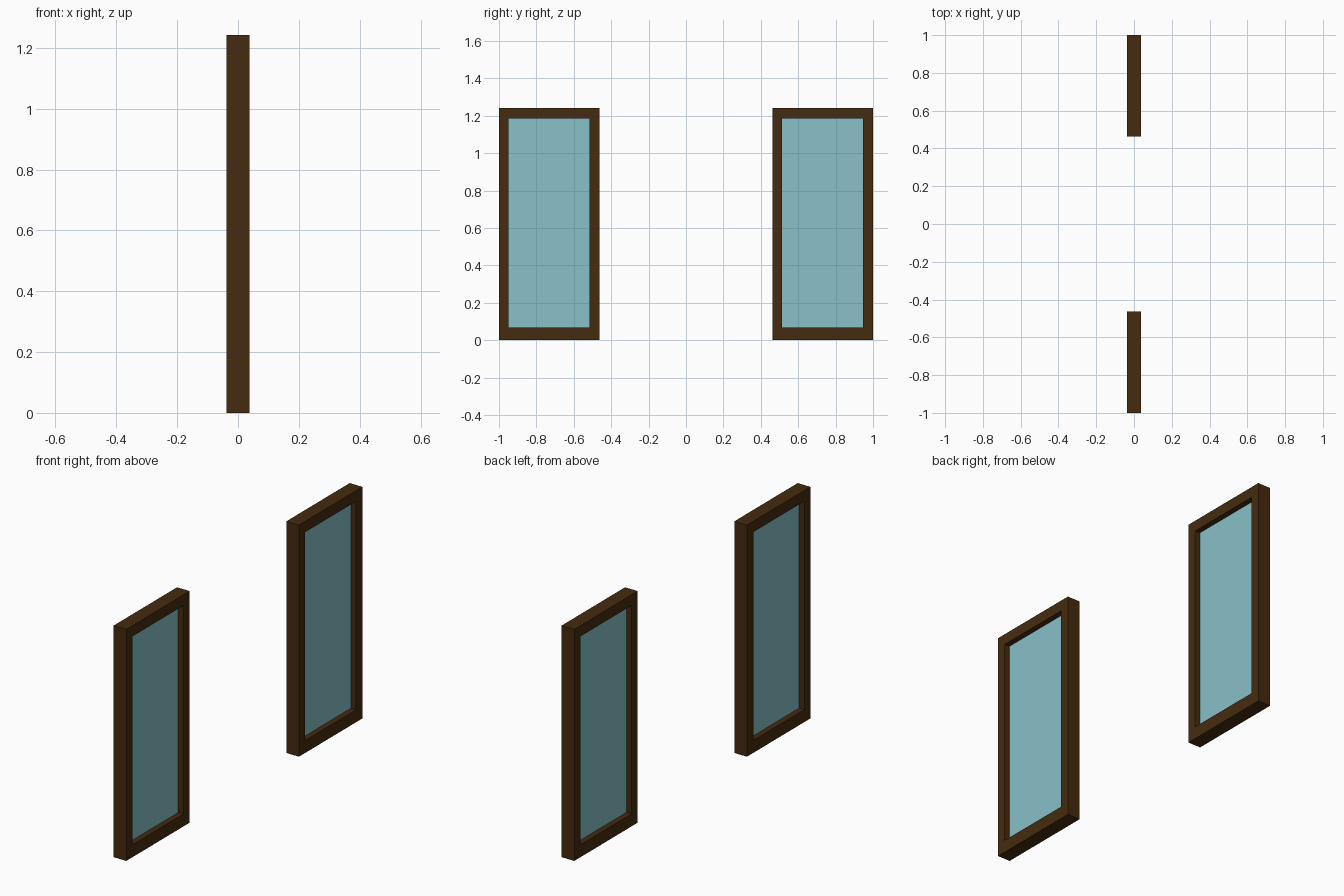
import bpy, bmesh

if "Cube" in bpy.data.objects:
    bpy.data.objects.remove(bpy.data.objects["Cube"])

def material(name, color):
    m = bpy.data.materials.new(name)
    m.diffuse_color = (*color, 1.0)
    m.use_nodes = True
    m.node_tree.nodes["Principled BSDF"].inputs["Base Color"].default_value = m.diffuse_color
    return m

WOOD = material("dark brown wood", (0.060, 0.024, 0.0048))
GLASS = material("pale teal glass", (0.246, 0.533, 0.578))

DEPTH = 0.0375                              # half thickness of the frame
OUTER = (0.463, 1.0, 0.0, 1.242)            # y0, y1, z0, z1
INNER = (0.514, 0.946, 0.067, 1.184)

def finish(name, bm, mat):
    bmesh.ops.recalc_face_normals(bm, faces=bm.faces)
    me = bpy.data.meshes.new(name)
    bm.to_mesh(me)
    bm.free()
    me.materials.append(mat)
    ob = bpy.data.objects.new(name, me)
    bpy.context.collection.objects.link(ob)

def rect(bm, r, x, dy):
    y0, y1, z0, z1 = r
    return [bm.verts.new((x, y + dy, z)) for y, z in
            ((y0, z0), (y1, z0), (y1, z1), (y0, z1))]

def window(label, dy):
    # wooden frame: two outer and two inner loops joined into a closed ring
    bm = bmesh.new()
    loops = [rect(bm, OUTER, -DEPTH, dy), rect(bm, OUTER, DEPTH, dy),
             rect(bm, INNER, DEPTH, dy), rect(bm, INNER, -DEPTH, dy)]
    for a, b in zip(loops, loops[1:] + loops[:1]):
        for i in range(4):
            j = (i + 1) % 4
            bm.faces.new((a[i], a[j], b[j], b[i]))
    finish(label + "_window_frame", bm, WOOD)

    # glass pane set in the middle of the frame
    bm = bmesh.new()
    a, b = rect(bm, INNER, -0.007, dy), rect(bm, INNER, 0.007, dy)
    bm.faces.new(a)
    bm.faces.new(b)
    finish(label + "_glass_pane", bm, GLASS)

window("rear", 0.0)
window("front", -1.463)
